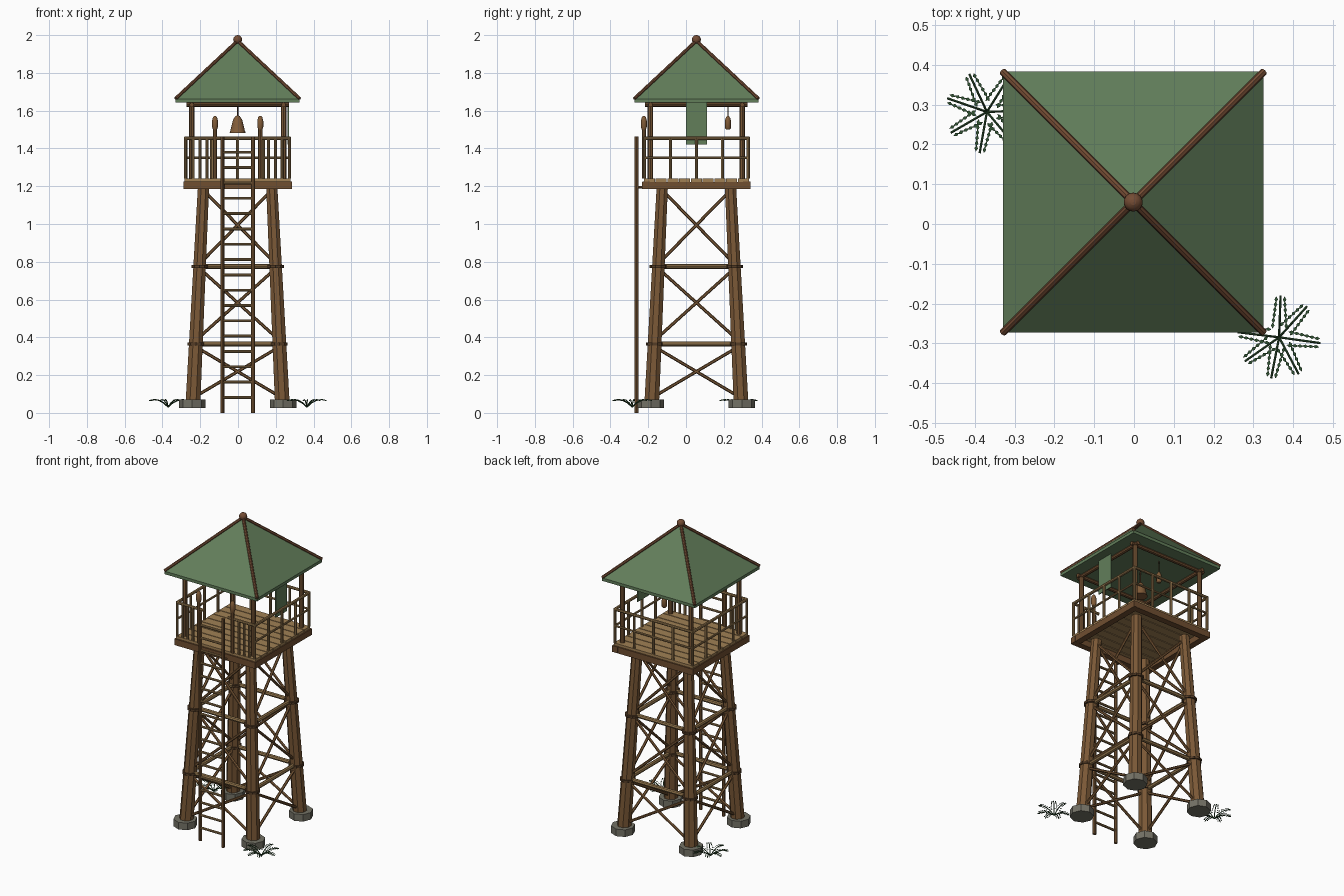
import bpy, bmesh, math
from mathutils import Vector, Matrix

if "Cube" in bpy.data.objects:
    bpy.data.objects.remove(bpy.data.objects["Cube"])

CY = 0.055                      # tower axis
CX = -0.002


def lin(c):
    c /= 255
    return c / 12.92 if c <= 0.04045 else ((c + 0.055) / 1.055) ** 2.4


def mat(name, r, g, b):
    m = bpy.data.materials.new(name)
    m.diffuse_color = (lin(r), lin(g), lin(b), 1)
    m.use_nodes = True
    m.node_tree.nodes["Principled BSDF"].inputs["Base Color"].default_value = m.diffuse_color
    return m


TIMBER = mat("timber_brown", 122, 88, 54)
BEAM = mat("beam_brown", 112, 78, 48)
POLE = mat("pole_tan", 150, 120, 78)
PLANK = mat("plank_tan", 160, 128, 84)
ROOF = mat("roof_green", 98, 126, 90)
HIP = mat("ridge_brown", 116, 76, 52)
STONE = mat("stone_grey", 116, 114, 102)
ROPE = mat("lashing_dark", 84, 60, 38)
FERN = mat("fern_green", 48, 82, 50)
BRONZE = mat("bronze", 130, 92, 56)


def finish(bm, name, material, smooth=False):
    me = bpy.data.meshes.new(name)
    bmesh.ops.recalc_face_normals(bm, faces=bm.faces)
    bm.to_mesh(me)
    bm.free()
    me.materials.append(material)
    ob = bpy.data.objects.new(name, me)
    bpy.context.collection.objects.link(ob)
    if smooth:
        for p in me.polygons:
            p.use_smooth = len(p.vertices) == 4
    return ob


def rod(bm, a, b, r1, r2=None, n=8, roll=0.0):
    """Tapered cylinder from a to b."""
    a, b = Vector(a), Vector(b)
    d = b - a
    q = d.to_track_quat('Z', 'Y').to_matrix().to_4x4()
    m = Matrix.Translation((a + b) / 2) @ q @ Matrix.Rotation(roll, 4, 'Z')
    bmesh.ops.create_cone(bm, cap_ends=True, segments=n, radius1=r1,
                          radius2=r1 if r2 is None else r2, depth=d.length, matrix=m)


def box(bm, c, s):
    bmesh.ops.create_cube(bm, size=1, matrix=Matrix.Translation(c) @ Matrix.Diagonal((*s, 1)))


def lathe(name, x, y, profile, material, n=12):
    """Revolve (radius, z) points around a vertical axis."""
    bm = bmesh.new()
    rings = [[bm.verts.new((x + r * math.cos(k * math.tau / n), y + r * math.sin(k * math.tau / n), z))
              for k in range(n)] for r, z in profile]
    for lo, hi in zip(rings, rings[1:]):
        for k in range(n):
            bm.faces.new((lo[k], lo[(k + 1) % n], hi[(k + 1) % n], hi[k]))
    bm.faces.new(rings[0])
    bm.faces.new(rings[-1])
    return finish(bm, name, material, True)


CORNERS = [(-1, -1), (1, -1), (1, 1), (-1, 1)]
SIDES = list(zip(CORNERS, CORNERS[1:] + CORNERS[:1]))


def at(c, h, z):
    return Vector((CX + c[0] * h, CY + c[1] * h, z))


def leg_half(z):
    return 0.239 - 0.058 * z / 1.19


# Footings, legs and lashings
foot, legs, lash = bmesh.new(), bmesh.new(), bmesh.new()
for c in CORNERS:
    rod(foot, at(c, 0.241, 0.025), at(c, 0.241, 0.07), 0.07, n=8)
    rod(legs, at(c, leg_half(0.06), 0.06), at(c, leg_half(1.2), 1.2), 0.042, 0.032, 8, math.pi / 8)
    for z in (0.365, 0.775):
        rod(lash, at(c, leg_half(z), z - 0.007), at(c, leg_half(z), z + 0.007), 0.046, n=10)
finish(foot, "footings", STONE)
finish(legs, "legs", TIMBER)
finish(lash, "leg_lashings", ROPE)

# Horizontal ties and cross braces on each side
ties, braces = bmesh.new(), bmesh.new()
for a, b in SIDES:
    for z in (0.365, 0.775):
        rod(ties, at(a, leg_half(z), z), at(b, leg_half(z), z), 0.013)
    for z0, z1 in ((0.08, 0.35), (0.385, 0.765), (0.79, 1.18)):
        for p, q in ((a, b), (b, a)):
            rod(braces, at(p, leg_half(z0), z0), at(q, leg_half(z1), z1), 0.0085, n=6)
finish(ties, "horizontal_ties", POLE)
finish(braces, "cross_braces", TIMBER)

# Platform frame and deck planks
frame = bmesh.new()
for s in (-1, 1):
    box(frame, (CX, CY + s * 0.266, 1.204), (0.574, 0.04, 0.04))
    box(frame, (CX + s * 0.266, CY, 1.204), (0.04, 0.574, 0.039))
finish(frame, "platform_frame", BEAM)
deck = bmesh.new()
N = 9
w = 0.56 / N
for i in range(N):
    box(deck, (CX, CY - 0.28 + (i + 0.5) * w, 1.231), (0.56, w - 0.005, 0.018))
finish(deck, "deck_planks", PLANK)

# Railing: three full sides, and a front with a gap for the ladder
rail = bmesh.new()
R = 0.275
for a, b in SIDES[1:]:
    for z, r in ((1.455, 0.009), (1.35, 0.0065)):
        rod(rail, at(a, R, z), at(b, R, z), r)
    for i in range(4):
        p = at(a, R, 1.24).lerp(at(b, R, 1.24), i / 4)
        rod(rail, p, p + Vector((0, 0, 0.22)), 0.0085)
for s in (-1, 1):
    rod(rail, (CX + s * R, CY - R, 1.455), (CX + s * 0.085, CY - R, 1.455), 0.009)
    for x in (0.275, 0.235, 0.2, 0.163):
        rod(rail, (CX + s * x, CY - R, 1.24), (CX + s * x, CY - R, 1.455), 0.008)
finish(rail, "railing", POLE)

# Torches beside the ladder gap
for s in (-1, 1):
    x, y = CX + s * 0.12, CY - 0.278
    bm = bmesh.new()
    rod(bm, (x, y, 1.24), (x, y, 1.51), 0.011)
    finish(bm, "torch_post", TIMBER)
    lathe("torch_head", x, y, [(0.011, 1.5), (0.016, 1.515), (0.016, 1.545), (0.011, 1.565), (0.004, 1.573)], BRONZE)

# Ladder
lad, rungs = bmesh.new(), bmesh.new()
LY = -0.262
for x in (-0.083, 0.079):
    rod(lad, (x, LY, 0), (x, LY, 1.463), 0.0105)
    rod(lad, (x, LY, 1.195), (x, CY - 0.27, 1.195), 0.007)
for i in range(17):
    z = 0.082 + i * 0.0811
    rod(rungs, (-0.083, LY, z), (0.079, LY, z), 0.0075)
finish(lad, "ladder_rails", TIMBER)
finish(rungs, "ladder_rungs", POLE)

# Roof posts and top plates
posts, plates = bmesh.new(), bmesh.new()
for a, b in SIDES:
    rod(posts, at(a, 0.243, 1.235), at(a, 0.243, 1.64), 0.0145)
    d = (at(b, 1, 0) - at(a, 1, 0)).normalized() * 0.028
    rod(plates, at(a, 0.243, 1.632) - d, at(b, 0.243, 1.632) + d, 0.012)
finish(posts, "roof_posts", TIMBER)
finish(plates, "top_plates", BEAM)

# Pyramid roof with an eave edge
bm = bmesh.new()
H = 0.328
lo = [bm.verts.new(at(c, H, 1.643)) for c in CORNERS]
hi = [bm.verts.new(at(c, H, 1.662)) for c in CORNERS]
apex = bm.verts.new((CX, CY, 1.968))
bm.faces.new(lo)
for i in range(4):
    j = (i + 1) % 4
    bm.faces.new((lo[i], lo[j], hi[j], hi[i]))
    bm.faces.new((hi[i], hi[j], apex))
finish(bm, "roof", ROOF)
hips = bmesh.new()
for c in CORNERS:
    rod(hips, at(c, 0.328, 1.664), (CX, CY, 1.97), 0.0095)
finish(hips, "roof_hips", HIP)
bm = bmesh.new()
bmesh.ops.create_uvsphere(bm, u_segments=14, v_segments=10, radius=0.024,
                          matrix=Matrix.Translation((CX, CY, 1.976)))
finish(bm, "roof_finial", HIP, True)

# Bell, lantern and their hangers
lathe("bell", CX, CY, [(0.043, 1.482), (0.038, 1.495), (0.031, 1.525), (0.024, 1.552), (0.012, 1.57), (0.004, 1.575)], BRONZE, 14)
LX, LNY = CX, 0.222
lathe("lantern", LX, LNY, [(0.01, 1.5), (0.016, 1.508), (0.016, 1.545), (0.013, 1.56), (0.005, 1.572)], BRONZE, 8)
bm = bmesh.new()
rod(bm, (CX, CY, 1.57), (CX, CY, 1.645), 0.004, n=6)
rod(bm, (LX, LNY, 1.565), (LX, LNY, 1.645), 0.003, n=6)
finish(bm, "hangers", ROPE)

# Cloth banner on the right side
bm = bmesh.new()
box(bm, (CX + 0.268, CY, 1.533), (0.006, 0.112, 0.225))
finish(bm, "banner", ROOF)


# Ferns: arching stems with paired leaflets
def fern(x, y, angles):
    bm = bmesh.new()
    for deg in angles:
        t = math.radians(deg)
        out, side = Vector((math.cos(t), math.sin(t), 0)), Vector((-math.sin(t), math.cos(t), 0))

        def pt(u):
            return Vector((x, y, 0.03 + 0.11 * u - 0.075 * u * u)) + out * 0.105 * u
        for k in range(4):
            rod(bm, pt(k / 4), pt((k + 1) / 4), 0.003, n=5)
        for k in range(6):
            p = pt(0.28 + 0.125 * k)
            for s in (-1, 1):
                m = p + side * s * (0.017 - 0.0013 * k)
                quad = [m - out * 0.008, m + side * s * 0.0045, m + out * 0.008, m - side * s * 0.0045]
                bm.faces.new([bm.verts.new(v) for v in quad])
    finish(bm, "fern", FERN)


fern(-0.37, 0.282, (115, 161, 210, 260, 310, 2, 58))
fern(0.365, -0.285, (88, 48, -8, -62, -101, -145, 173))
